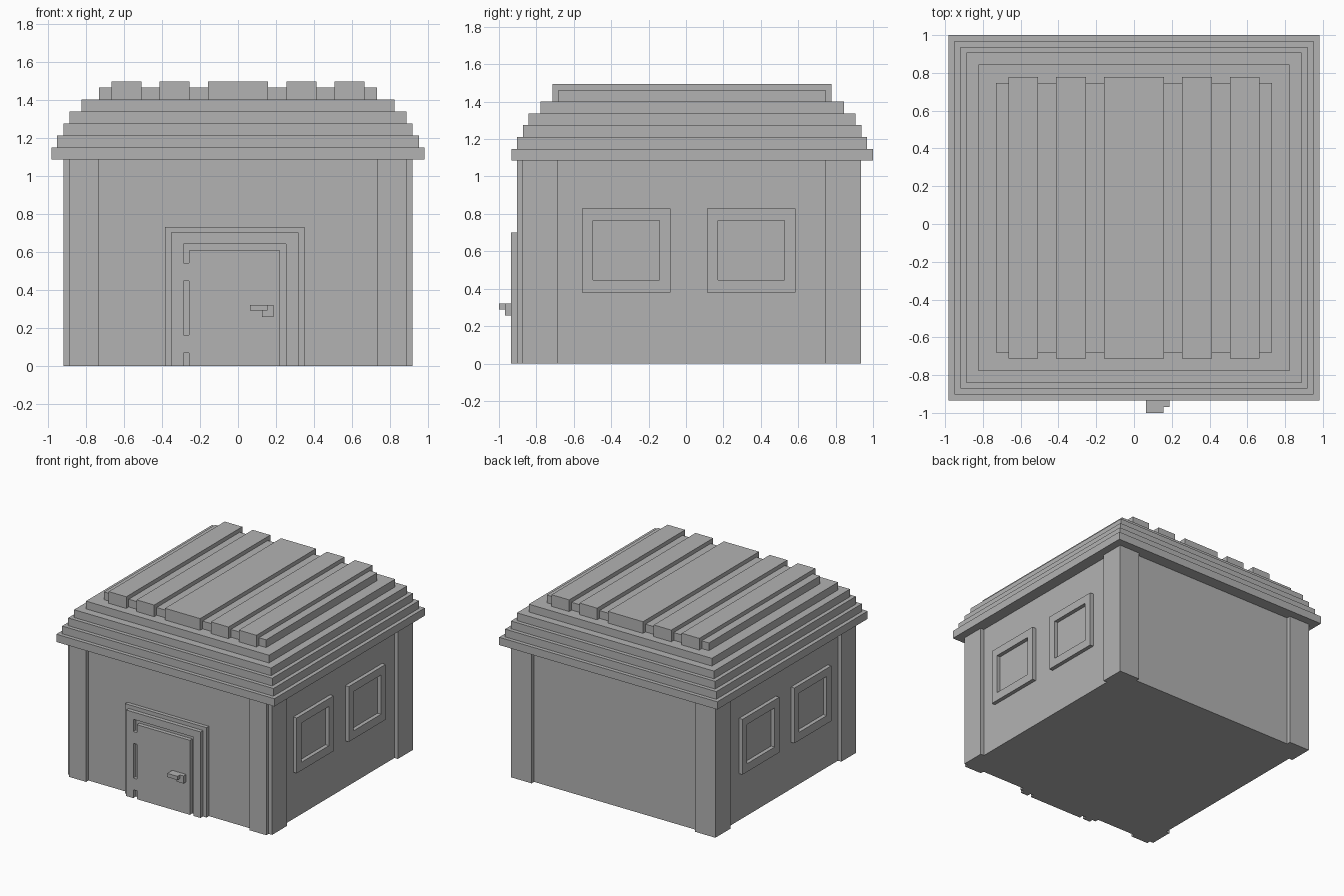
import bpy
import bmesh

cube = bpy.data.objects.get("Cube")
if cube:
    bpy.data.objects.remove(cube, do_unlink=True)

grey = bpy.data.materials.new("plain grey")
grey.use_nodes = True
colour = (0.45, 0.45, 0.45, 1)
grey.diffuse_color = colour
grey.node_tree.nodes["Principled BSDF"].inputs["Base Color"].default_value = colour


def blocks(name, boxes, mirror=False):
    """One object made of boxes, each given as its x, y and z ranges."""
    bm = bmesh.new()
    for ranges in boxes:
        corners = bmesh.ops.create_cube(bm, size=1)["verts"]
        for v in corners:
            v.co = [(lo + hi) / 2 + c * (hi - lo) for c, (lo, hi) in zip(v.co, ranges)]
    mesh = bpy.data.meshes.new(name)
    bm.to_mesh(mesh)
    bm.free()
    mesh.materials.append(grey)
    obj = bpy.data.objects.new(name, mesh)
    bpy.context.collection.objects.link(obj)
    if mirror:
        mod = obj.modifiers.new("Mirror", 'MIRROR')
        mod.use_mirror_merge = False
    return obj


# Walls
EAVES = 1.085
FULL = (0, EAVES)
blocks("walls", [((-0.888, 0.888), (-0.873, 0.903), FULL)])

# Corner posts: the front pair has a notched corner
blocks("back_posts", [((0.735, 0.919), (0.743, 0.935), FULL)], mirror=True)
blocks("front_posts", [
    ((0.735, 0.888), (-0.903, -0.685), FULL),
    ((0.888, 0.919), (-0.873, -0.685), FULL),
], mirror=True)

# Window frames on both side walls
for name, y in (("front_window_frame", -0.32), ("back_window_frame", 0.349)):
    depth = (0.888, 0.919)
    outer, inner = 0.237, 0.177
    blocks(name, [
        (depth, (y - outer, y - inner), (0.38, 0.83)),
        (depth, (y + inner, y + outer), (0.38, 0.83)),
        (depth, (y - inner, y + inner), (0.38, 0.447)),
        (depth, (y - inner, y + inner), (0.766, 0.83)),
    ], mirror=True)

# Door: backing plate, frame, leaf, hinges and handle
FACE = (-0.935, -0.903)
blocks("door_backing", [((-0.384, 0.349), (-0.903, -0.873), (0, 0.731))])
blocks("door_frame", [
    ((-0.352, -0.288), FACE, (0, 0.70)),
    ((0.253, 0.317), FACE, (0, 0.70)),
    ((-0.288, 0.253), FACE, (0.641, 0.70)),
])
blocks("door_leaf", [((-0.257, 0.221), FACE, (0, 0.606))])
blocks("door_hinges", [((-0.288, -0.257), FACE, (z, z + 0.095)) for z in (0.068, 0.446)])
blocks("door_handle", [
    ((0.126, 0.187), (-0.968, -0.935), (0.258, 0.32)),
    ((0.063, 0.155), (-1.0, -0.935), (0.29, 0.32)),
])

# Stepped roof
MIDDLE, STEP = 0.033, 0.063
tiers = [(0.982, 0.967), (0.951, 0.936), (0.919, 0.905), (0.887, 0.874),
         (0.824, 0.811), (0.73, 0.714)]
for i, (half_x, half_y) in enumerate(tiers):
    z = EAVES + i * STEP
    blocks(f"roof_step_{i + 1}", [((-half_x, half_x),
                                   (MIDDLE - half_y, MIDDLE + half_y), (z, z + STEP))])

# Roof boards running front to back
BOARD_Y, BOARD_Z = (MIDDLE - 0.746, MIDDLE + 0.746), (1.4, 1.495)
blocks("ridge_board", [((-0.158, 0.158), BOARD_Y, BOARD_Z)])
blocks("roof_boards", [((x, x + 0.158), BOARD_Y, BOARD_Z) for x in (0.255, 0.507)], mirror=True)
